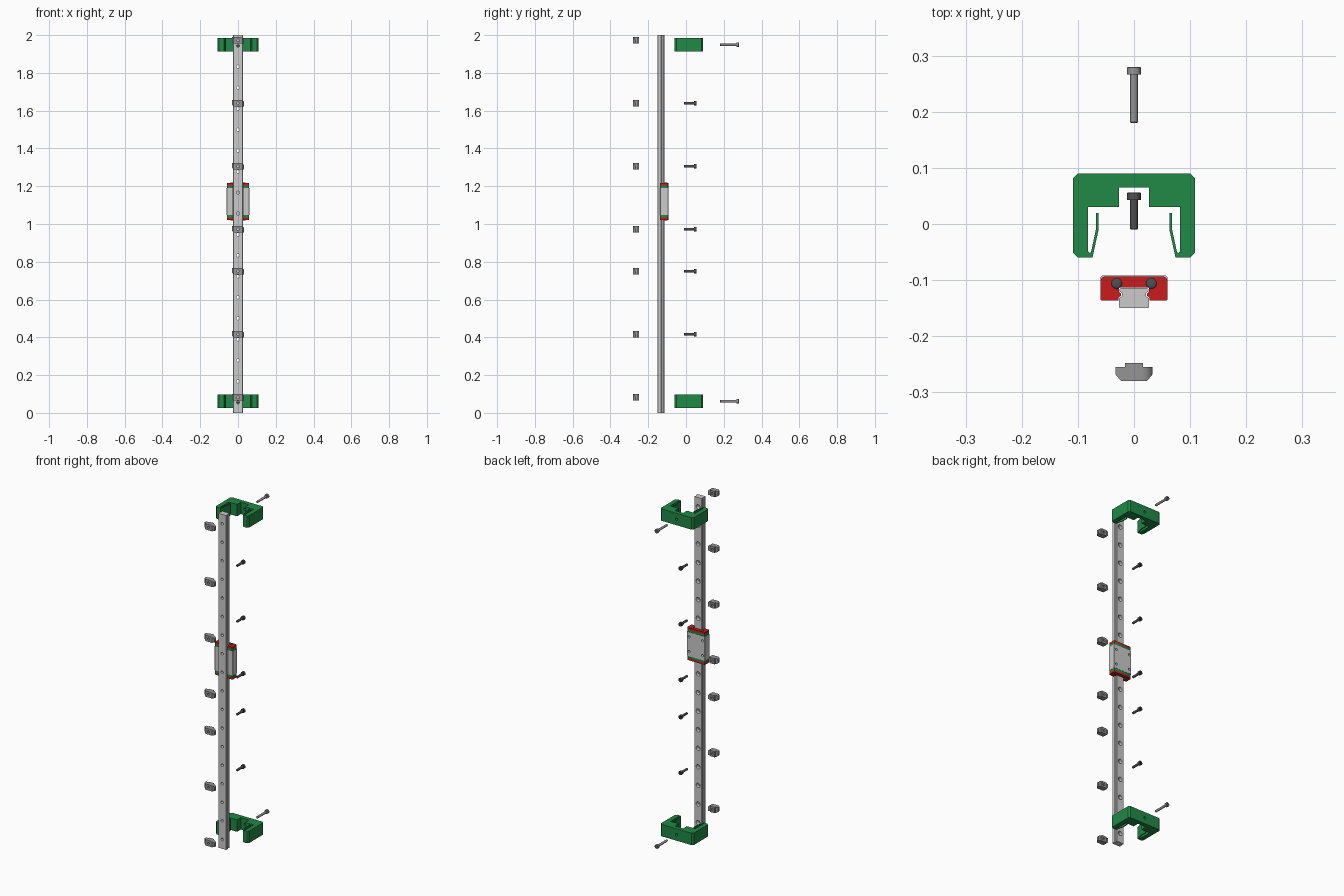
import bpy, bmesh
from math import sin, cos, pi, radians

if "Cube" in bpy.data.objects:
    bpy.data.objects.remove(bpy.data.objects["Cube"])


def material(name, rgb):
    m = bpy.data.materials.new(name)
    m.diffuse_color = (*rgb, 1)
    m.use_nodes = True
    m.node_tree.nodes["Principled BSDF"].inputs["Base Color"].default_value = m.diffuse_color
    return m


GREEN = material("green_plastic", (0.015, 0.25, 0.06))
RED = material("red_plastic", (0.6, 0.012, 0.012))
DARK = material("dark_steel", (0.08, 0.08, 0.085))
GREY = material("mid_steel", (0.3, 0.3, 0.3))


def make(name, bm, mat=None):
    bmesh.ops.recalc_face_normals(bm, faces=bm.faces)
    me = bpy.data.meshes.new(name)
    bm.to_mesh(me)
    bm.free()
    ob = bpy.data.objects.new(name, me)
    bpy.context.collection.objects.link(ob)
    if mat:
        me.materials.append(mat)
    return ob


def point(axis, a, b, t):
    return (a, b, t) if axis == 'z' else (a, t, b)


def mirrored(half):
    return half + [(-x, y) for x, y in reversed(half) if x > 1e-6]


def prism(name, pts, lo, hi, axis='z', mat=None):
    bm = bmesh.new()
    low = [bm.verts.new(point(axis, a, b, lo)) for a, b in pts]
    top = [bm.verts.new(point(axis, a, b, hi)) for a, b in pts]
    bm.faces.new(low)
    bm.faces.new(top)
    n = len(pts)
    for i in range(n):
        j = (i + 1) % n
        bm.faces.new((low[i], low[j], top[j], top[i]))
    return make(name, bm, mat)


def lathe(name, profile, places, axis='y', segs=24, mat=None):
    """Revolve (radius, along-axis) points around each place."""
    bm = bmesh.new()
    for a, b in places:
        rings = [[bm.verts.new(point(axis, a + r * cos(2 * pi * k / segs),
                                     b + r * sin(2 * pi * k / segs), t))
                  for k in range(segs)] for r, t in profile]
        bm.faces.new(rings[0])
        bm.faces.new(rings[-1])
        for p, q in zip(rings, rings[1:]):
            for k in range(segs):
                j = (k + 1) % segs
                bm.faces.new((p[k], p[j], q[j], q[k]))
    return make(name, bm, mat)


def boolean(ob, cutter, op='DIFFERENCE'):
    m = ob.modifiers.new("cut", 'BOOLEAN')
    m.operation, m.object, m.solver = op, cutter, 'EXACT'
    bpy.context.view_layer.objects.active = ob
    bpy.ops.object.modifier_apply(modifier="cut")
    bpy.data.objects.remove(cutter)


def copies(ob, heights):
    """Place ob at the first height and linked copies at the others."""
    ob.location.z = heights[0]
    for z in heights[1:]:
        c = ob.copy()
        c.location.z = z
        bpy.context.collection.objects.link(c)


NUTS = [0.082, 0.416, 0.75, 0.972, 1.305, 1.639, 1.972]
CLIPS = [0.061, 1.948]

# rail: grooved bar with 18 counterbored holes
rail = prism("rail", mirrored([
    (0, -0.15), (0.025, -0.15), (0.0267, -0.148), (0.0267, -0.132),
    (0.0215, -0.129), (0.0215, -0.123), (0.0255, -0.12),
    (0.0255, -0.116), (0.024, -0.1144), (0, -0.1144)]), 0, 2)
boolean(rail, lathe("hole_cutter", [(0.0078, -0.16), (0.0078, -0.1344),
                                    (0.0133, -0.1344), (0.0133, -0.1)],
                    [(0, 1 / 18 + k / 9) for k in range(18)]))

# carriage: steel block, green plates and red end caps around the rail
block = mirrored([(0, -0.0922), (0.057, -0.0922), (0.06, -0.095), (0.06, -0.135),
                  (0.058, -0.1367), (0.0285, -0.1367), (0.0285, -0.1125), (0, -0.1125)])
cap = mirrored([(0, -0.0935), (0.052, -0.0935), (0.057, -0.0955), (0.0595, -0.1),
                (0.0595, -0.133), (0.0575, -0.1365), (0.0275, -0.1365), (0.0275, -0.131),
                (0.023, -0.128), (0.023, -0.124), (0.0268, -0.121), (0.0268, -0.1135),
                (0, -0.1135)])
MID = 1.119
body = prism("carriage_block", block, MID - 0.072, MID + 0.072)
boolean(body, lathe("thread_cutter", [(0.0067, -0.108), (0.0067, -0.08)],
                    [(x, MID + z) for x in (-0.0444, 0.0444) for z in (-0.0444, 0.0444)]))
for side, s in (("lower", -1), ("upper", 1)):
    prism(side + "_seal_plate", cap, MID + s * 0.072, MID + s * 0.085, mat=GREEN)
    prism(side + "_end_cap", cap, MID + s * 0.085, MID + s * 0.097, mat=RED)
    z = MID + s * 0.097
    screws = lathe(side + "_cap_screws",
                   [(0.0095, z - s * 0.003), (0.0095, z + s * 0.001),
                    (0.0075, z + s * 0.003), (0.004, z + s * 0.004)],
                   [(-0.031, -0.106), (0.031, -0.106)], 'z', mat=DARK)

# green positioning clips with springy inner fingers
clip = prism("guide_clip", mirrored([
    (0, 0.09), (0.1, 0.09), (0.109, 0.081), (0.109, -0.051), (0.1, -0.06),
    (0.074, -0.06), (0.0635, -0.012), (0.0635, 0.02), (0.068, 0.02),
    (0.068, -0.01), (0.0765, -0.05), (0.079, -0.052), (0.082, -0.048),
    (0.082, 0.03), (0.027, 0.03), (0.027, 0.065), (0, 0.065)]),
    -0.0356, 0.0356, mat=GREEN)
boolean(clip, lathe("clip_hole_cutter", [(0.0075, 0.05), (0.0075, 0.1)], [(0, 0)]))
copies(clip, CLIPS)


# socket head screws
def screw(name, tip, end, mat):
    neck = end - 0.0133
    ob = lathe(name, [(0.0055, tip), (0.0067, tip + 0.0015), (0.0067, neck),
                      (0.0122, neck), (0.0122, end - 0.001), (0.0112, end)],
               [(0, 0)], mat=mat)
    boolean(ob, lathe("socket_cutter", [(0.0064, end - 0.007), (0.0064, end + 0.01)],
                      [(0, 0)], segs=6))
    return ob


copies(screw("clip_screw", 0.18, 0.28, GREY), CLIPS)
copies(screw("rail_screw", -0.01, 0.056, DARK), NUTS[1:-1])

# slot nuts: tapered bar with two opposite rounded corners and a raised boss
nut = prism("slot_nut", mirrored([
    (0, -0.248), (0.016, -0.248), (0.016, -0.2545), (0.033, -0.2545),
    (0.033, -0.268), (0.023, -0.28), (0, -0.28)]), -0.03, 0.03, mat=GREY)
W, H, R = 0.034, 0.0175, 0.02
arc = [(W - R + R * cos(a * pi / 12), H - R + R * sin(a * pi / 12)) for a in range(7)]
outline = arc + [(-W, H)] + [(-x, -z) for x, z in arc] + [(W, -H)]
boolean(nut, prism("nut_outline", outline, -0.3, -0.2, 'y'), 'INTERSECT')
boolean(nut, lathe("nut_hole_cutter", [(0.0063, -0.3), (0.0063, -0.2)], [(0, 0)]))
copies(nut, NUTS)

# smooth the round surfaces, keep edges sharp
for ob in bpy.context.scene.objects:
    ob.select_set(True)
bpy.context.view_layer.objects.active = rail
bpy.ops.object.shade_smooth_by_angle(angle=radians(25))
